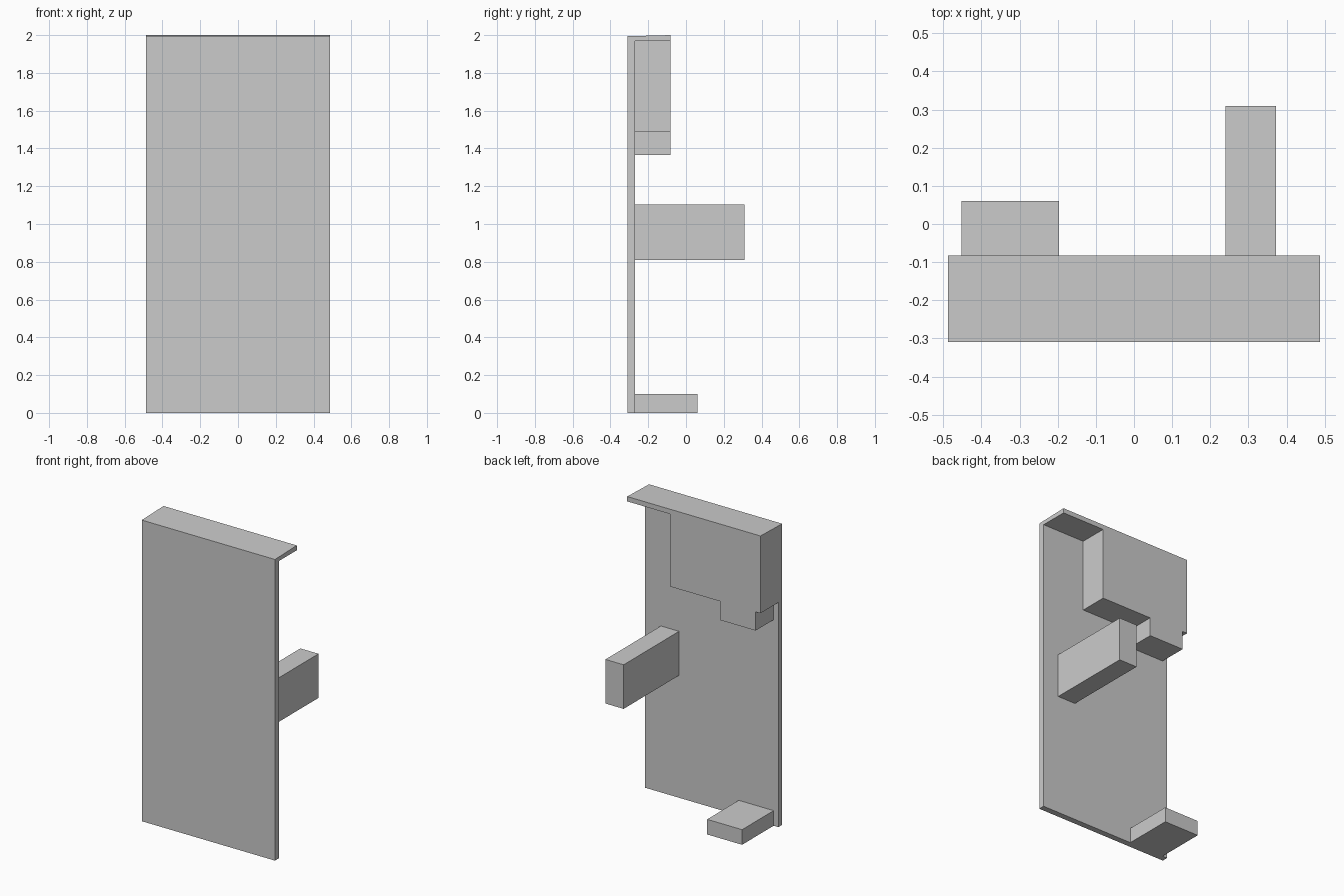
import bpy, bmesh, math

if "Cube" in bpy.data.objects:
    bpy.data.objects.remove(bpy.data.objects["Cube"])

FRONT, INNER = -0.31, -0.27  # panel thickness in y


def extrude_y(name, outline, y0, y1):
    """Solid from an (x, z) outline swept along y."""
    bm = bmesh.new()
    face = bm.faces.new([bm.verts.new((x, y0, z)) for x, z in outline])
    ext = bmesh.ops.extrude_face_region(bm, geom=[face])
    for g in ext["geom"]:
        if isinstance(g, bmesh.types.BMVert):
            g.co.y = y1
    bmesh.ops.recalc_face_normals(bm, faces=bm.faces[:])
    mesh = bpy.data.meshes.new(name)
    bm.to_mesh(mesh)
    bm.free()
    obj = bpy.data.objects.new(name, mesh)
    bpy.context.collection.objects.link(obj)
    return obj


def rect(x0, x1, z0, z1):
    return [(x0, z0), (x1, z0), (x1, z1), (x0, z1)]


# Front panel
panel = extrude_y("front_panel", rect(-0.488, 0.488, 0, 2), FRONT, INNER)

# Upper housing: top ledge, main block and lower tab in one outline
housing = extrude_y("upper_housing", [
    (-0.488, 2), (-0.488, 1.488), (-0.453, 1.488), (-0.453, 1.364),
    (-0.197, 1.364), (-0.197, 1.488), (0.175, 1.488), (0.175, 1.968),
    (0.488, 1.968), (0.488, 2)], INNER, -0.082)

# Middle arm and bottom foot
arm = extrude_y("middle_arm", rect(0.24, 0.373, 0.81, 1.102), INNER - 0.02, 0.31)
foot = extrude_y("bottom_foot", rect(-0.453, -0.197, 0, 0.1), INNER, 0.06)

# Fuse everything into one clean solid
bpy.context.view_layer.objects.active = panel
for part in (housing, arm, foot):
    mod = panel.modifiers.new("fuse", "BOOLEAN")
    mod.operation = "UNION"
    mod.solver = "EXACT"
    mod.object = part
    bpy.ops.object.modifier_apply(modifier=mod.name)
    bpy.data.objects.remove(part)
panel.name = "panel_with_brackets"

# Merge coplanar faces, then drop the front top edge a little
bm = bmesh.new()
bm.from_mesh(panel.data)
bmesh.ops.remove_doubles(bm, verts=bm.verts[:], dist=0.0005)
bmesh.ops.dissolve_limit(bm, angle_limit=math.radians(1),
                         verts=bm.verts[:], edges=bm.edges[:])
for v in bm.verts:
    if v.co.z > 1.99 and v.co.y < FRONT + 0.01:
        v.co.z = 1.994
bm.to_mesh(panel.data)
bm.free()
